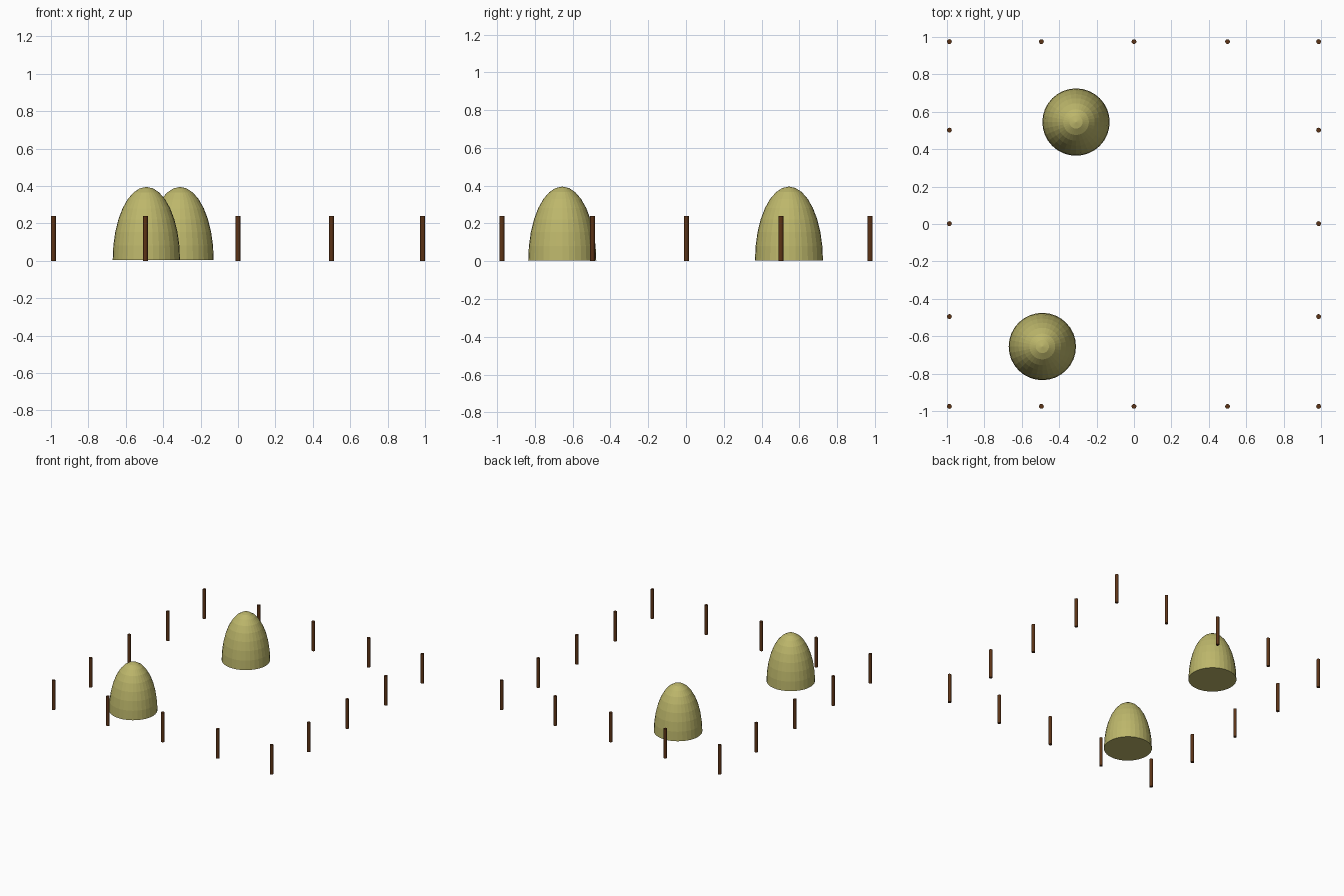
import bpy, math

cube = bpy.data.objects.get("Cube")
if cube:
    bpy.data.objects.remove(cube, do_unlink=True)


def material(name, rgb):
    m = bpy.data.materials.new(name)
    m.use_nodes = True
    m.diffuse_color = (*rgb, 1)
    m.node_tree.nodes["Principled BSDF"].inputs["Base Color"].default_value = (*rgb, 1)
    return m


straw = material("straw", (0.509, 0.473, 0.147))
wood = material("dark_wood", (0.107, 0.033, 0.008))


def lathe(name, profile, sides, mat, location):
    """Closed solid of revolution from (radius, height) rings, capped flat at both ends."""
    verts = [(r * math.cos(math.tau * i / sides), r * math.sin(math.tau * i / sides), z)
             for r, z in profile for i in range(sides)]
    faces = [(k * sides + i, k * sides + (i + 1) % sides,
              (k + 1) * sides + (i + 1) % sides, (k + 1) * sides + i)
             for k in range(len(profile) - 1) for i in range(sides)]
    faces.append(tuple(reversed(range(sides))))
    faces.append(tuple(range(len(verts) - sides, len(verts))))
    mesh = bpy.data.meshes.new(name)
    mesh.from_pydata(verts, [], faces)
    mesh.materials.append(mat)
    ob = bpy.data.objects.new(name, mesh)
    ob.location = location
    bpy.context.collection.objects.link(ob)
    return ob


# Haystacks: faceted half ellipsoids with a flat underside
RADIUS, BASE, TOP, BANDS = 0.18, 0.005, 0.395, 8
dome = []
for k in range(BANDS + 1):
    a = math.pi / 2 * k / BANDS
    dome.append((max(RADIUS * math.cos(a), 0.001), BASE + (TOP - BASE) * math.sin(a)))
for name, x, y in (("haystack_front", -0.49, -0.655), ("haystack_back", -0.31, 0.545)):
    lathe(name, dome, 32, straw, (x, y, 0))

# Fence stakes: evenly spaced round the edge of the plot
XS = (-0.987, -0.495, 0, 0.5, 0.987)
YS = (-0.975, -0.495, 0.002, 0.502, 0.975)
stake = [(0.013, 0), (0.013, 0.24)]
for i, x in enumerate(XS):
    for j, y in enumerate(YS):
        if i in (0, 4) or j in (0, 4):
            lathe(f"fence_stake_{i}_{j}", stake, 12, wood, (x, y, 0))
